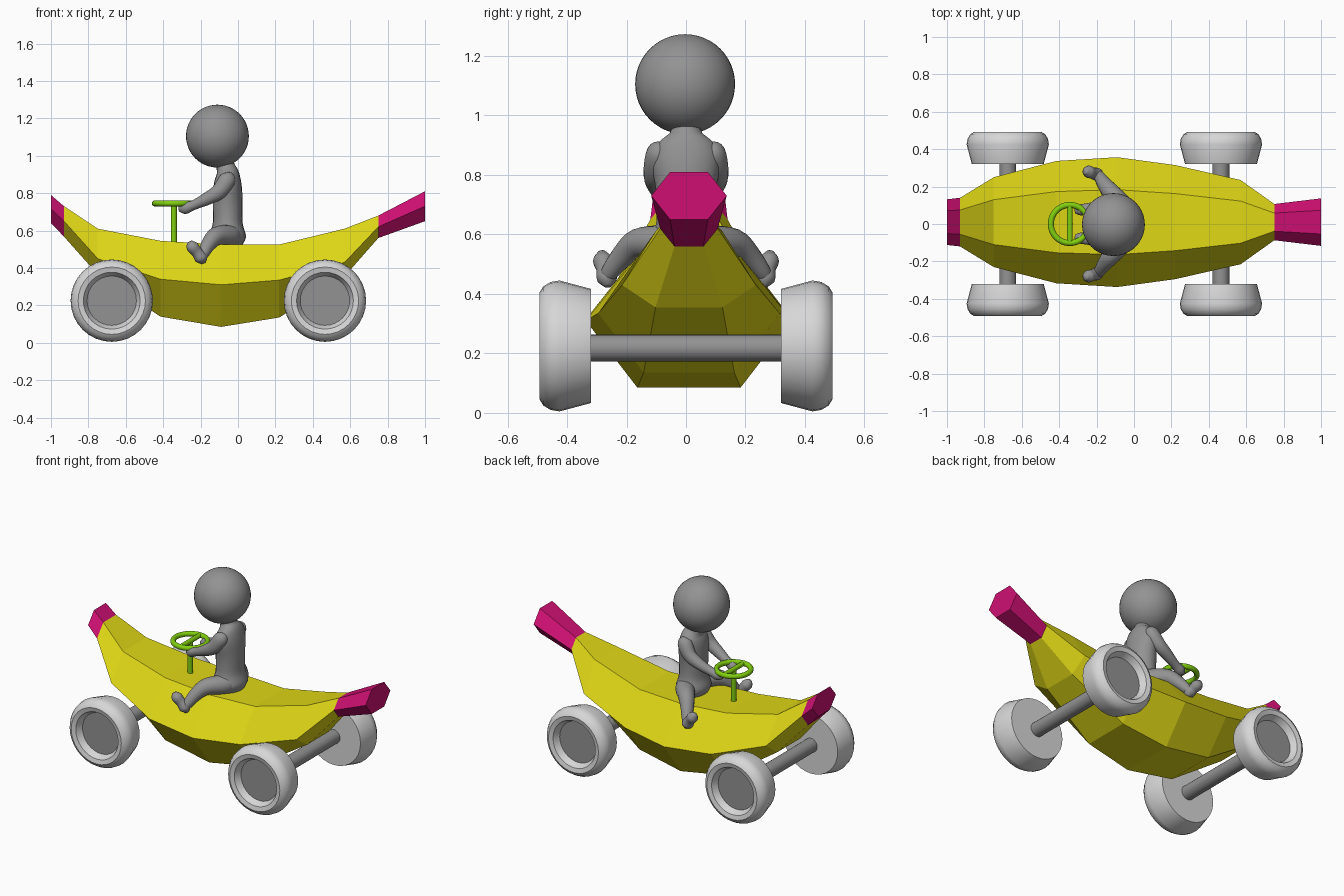
import bpy, bmesh, math
from mathutils import Vector

if "Cube" in bpy.data.objects:
    bpy.data.objects.remove(bpy.data.objects["Cube"])


def material(name, r, g, b):
    m = bpy.data.materials.new(name)
    m.diffuse_color = (r, g, b, 1)
    m.use_nodes = True
    m.node_tree.nodes["Principled BSDF"].inputs["Base Color"].default_value = m.diffuse_color
    return m


YELLOW = material("banana yellow", 0.74, 0.68, 0.008)
PINK = material("magenta", 0.62, 0.005, 0.17)
GREEN = material("lime green", 0.22, 0.62, 0.005)
WHITE = material("light grey", 0.68, 0.68, 0.68)
GREY = material("mid grey", 0.29, 0.29, 0.29)


def loft(name, rings, mats, smooth=None, rule=None):
    """Skin a list of equal point rings, cap both ends."""
    bm = bmesh.new()
    vs = [[bm.verts.new(p) for p in ring] for ring in rings]
    n = len(rings[0])
    bm.faces.new(vs[0])
    for a, b in zip(vs, vs[1:]):
        for i in range(n):
            j = (i + 1) % n
            bm.faces.new((a[i], a[j], b[j], b[i]))
    bm.faces.new(vs[-1])
    bmesh.ops.recalc_face_normals(bm, faces=bm.faces)
    if rule:
        for f in bm.faces:
            f.material_index = rule(f.calc_center_median(), f)
    me = bpy.data.meshes.new(name)
    bm.to_mesh(me)
    bm.free()
    ob = bpy.data.objects.new(name, me)
    bpy.context.collection.objects.link(ob)
    for m in mats:
        me.materials.append(m)
    if smooth:
        smooth_shade(ob, smooth)
    return ob


def smooth_shade(ob, angle=40):
    bpy.ops.object.select_all(action='DESELECT')
    ob.select_set(True)
    bpy.context.view_layer.objects.active = ob
    bpy.ops.object.shade_smooth_by_angle(angle=math.radians(angle))


def finish(name, mat):
    ob = bpy.context.object
    ob.name = name
    ob.data.materials.append(mat)
    smooth_shade(ob)
    return ob


def catmull(p, q, r, s, t):
    return [0.5 * (2 * b + (c - a) * t + (2 * a - 5 * b + 4 * c - d) * t * t
                   + (3 * b - a - 3 * c + d) * t ** 3) for a, b, c, d in zip(p, q, r, s)]


def limb(name, pts, mat, steps=4, n=20):
    """Smooth tube through points (x, y, z, radius, radius along y)."""
    path = []
    for i in range(len(pts) - 1):
        a, d = pts[max(i - 1, 0)], pts[min(i + 2, len(pts) - 1)]
        path += [catmull(a, pts[i], pts[i + 1], d, k / steps) for k in range(steps)]
    path.append(list(pts[-1]))
    rings = []
    for i, p in enumerate(path):
        t = (Vector(path[min(i + 1, len(path) - 1)][:3]) - Vector(path[max(i - 1, 0)][:3])).normalized()
        side = Vector((0, 1, 0))
        side = (side - t * side.dot(t)).normalized()
        up = t.cross(side)
        c = Vector(p[:3])
        rings.append([c + up * p[3] * math.cos(u) + side * p[4] * math.sin(u)
                      for u in (2 * math.pi * k / n for k in range(n))])
    return loft(name, rings, [mat], 60)


# Banana body: six-sided sections (x, half width, bottom, middle, top)
sections = [(-1.0, .122, .64, .715, .79), (-.93, .13, .567, .65, .73),
            (-.75, .24, .365, .45, .61), (-.415, .327, .14, .34, .545),
            (-.09, .347, .085, .31, .525), (.22, .305, .135, .335, .525),
            (.57, .225, .355, .43, .61), (.75, .097, .56, .62, .68),
            (1.0, .127, .65, .73, .81)]
Y0 = .01
rings = [[(x, Y0 + w * k, z) for k, z in
          ((-1, m), (-.5, t), (.5, t), (1, m), (.5, b), (-.5, b))]
         for x, w, b, m, t in sections]
loft("banana_body", rings, [YELLOW, PINK],
     rule=lambda c, f: 1 if c.x < -.94 or c.x > .8 else 0)

# Wheels with recessed hubs, and axles
profile = [(.192, .32), (.22, .425), (.215, .455), (.20, .48), (.18, .492),
           (.152, .485), (.132, .445)]
WZ, N = .225, 32
for x, end in ((-.675, "front"), (.465, "rear")):
    for s, side in ((-1, "left"), (1, "right")):
        rings = [[(x + r * math.cos(2 * math.pi * k / N), s * y,
                   WZ + r * math.sin(2 * math.pi * k / N)) for k in range(N)]
                 for r, y in profile]
        loft(f"{end}_{side}_wheel", rings, [WHITE, GREY], 40,
             rule=lambda c, f: 1 if len(f.verts) > 4 and abs(c.y) > .4 else 0)
    bpy.ops.mesh.primitive_cylinder_add(vertices=24, radius=.045, depth=.7,
                                        location=(x, 0, .218), rotation=(math.pi / 2, 0, 0))
    finish(f"{end}_axle", GREY)

# Steering column, crossbar and rim
SX, SZ = -.343, .745
bpy.ops.mesh.primitive_cylinder_add(vertices=16, radius=.016, depth=.27,
                                    location=(SX, 0, SZ - .135))
finish("steering_column", GREEN)
bpy.ops.mesh.primitive_cylinder_add(vertices=16, radius=.015, depth=.2,
                                    location=(SX, 0, SZ), rotation=(math.pi / 2, 0, 0))
finish("steering_crossbar", GREEN)
bpy.ops.mesh.primitive_torus_add(major_segments=32, minor_segments=12, major_radius=.102,
                                 minor_radius=.016, location=(SX, 0, SZ))
finish("steering_rim", GREEN)

# Driver: head, torso, arms and legs
bpy.ops.mesh.primitive_uv_sphere_add(segments=40, ring_count=24, radius=.168,
                                     location=(-.11, -.003, 1.105))
finish("driver_head", GREY)
limb("driver_torso", [(-.07, 0, .98, .045, .05), (-.065, 0, .94, .05, .055),
                      (-.055, 0, .90, .062, .10), (-.055, 0, .84, .075, .115),
                      (-.055, 0, .74, .08, .10), (-.055, 0, .64, .08, .10),
                      (-.055, 0, .57, .098, .12), (-.055, 0, .525, .08, .10)], GREY)
for s, side in ((-1, "left"), (1, "right")):
    limb(f"driver_{side}_arm", [(-.045, s * .075, .90, .02, .02), (-.055, s * .09, .875, .045, .042),
                                (-.10, s * .105, .81, .042, .038), (-.165, s * .10, .77, .034, .034),
                                (-.24, s * .085, .735, .026, .027), (-.285, s * .075, .72, .032, .03),
                                (-.315, s * .068, .715, .014, .014)], GREY)
    limb(f"driver_{side}_leg", [(-.02, s * .03, .57, .05, .05), (-.05, s * .08, .572, .058, .058),
                                (-.115, s * .16, .57, .05, .05), (-.155, s * .21, .53, .04, .04),
                                (-.185, s * .255, .475, .03, .03), (-.195, s * .268, .45, .022, .022)], GREY)
    limb(f"driver_{side}_foot", [(-.185, s * .262, .425, .012, .012), (-.195, s * .265, .45, .034, .034),
                                 (-.22, s * .272, .485, .03, .03), (-.245, s * .28, .515, .033, .033),
                                 (-.26, s * .283, .54, .014, .014)], GREY)
